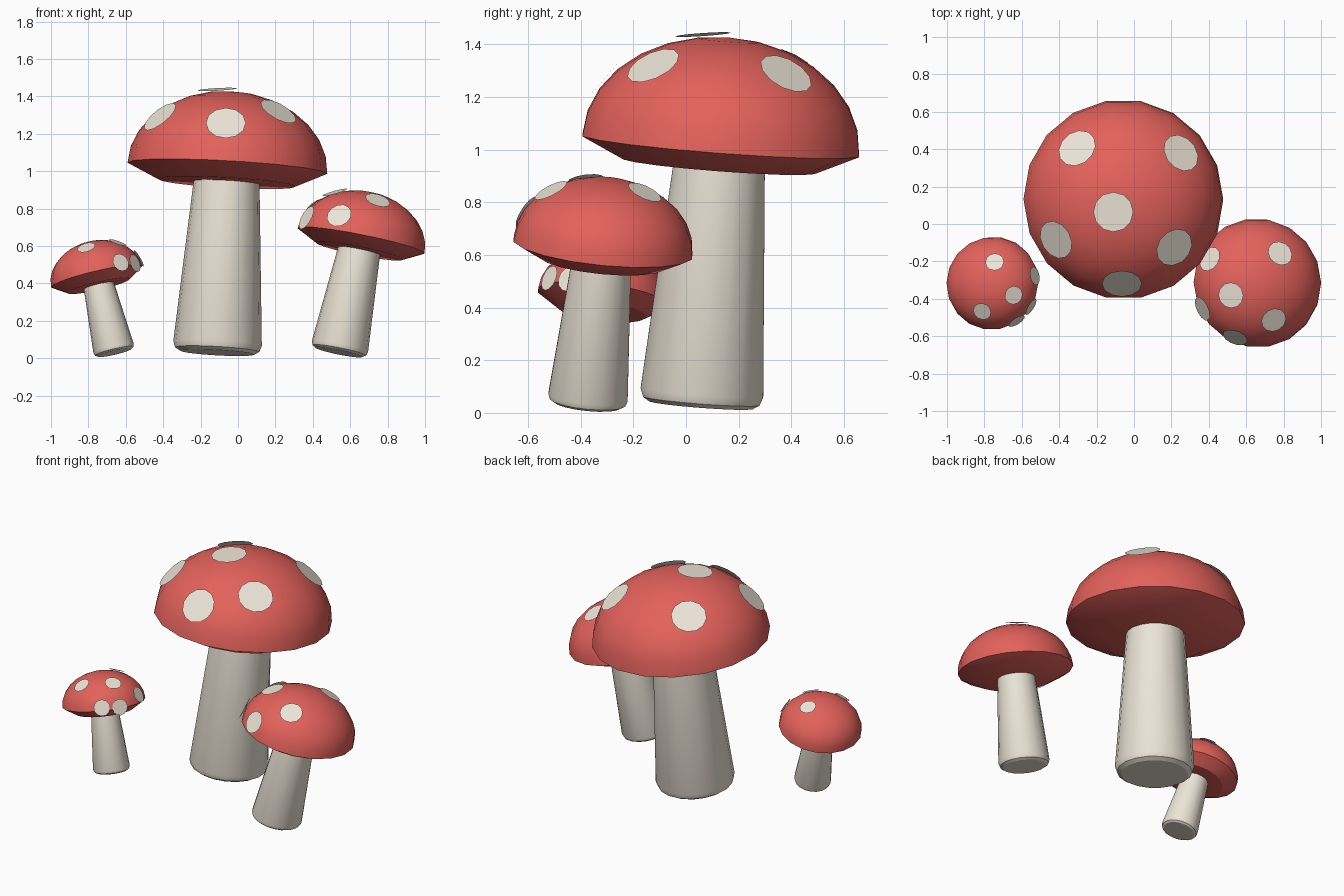
import bpy, bmesh, math
from mathutils import Vector, Matrix
from mathutils.bvhtree import BVHTree

if "Cube" in bpy.data.objects:
    bpy.data.objects.remove(bpy.data.objects["Cube"])

Z = Vector((0, 0, 1))


def material(name, rgb):
    m = bpy.data.materials.new(name)
    m.diffuse_color = (*rgb, 1)
    m.use_nodes = True
    m.node_tree.nodes["Principled BSDF"].inputs["Base Color"].default_value = m.diffuse_color
    return m


RED = material("cap_red", (0.77, 0.12, 0.105))
CREAM = material("stem_cream", (0.84, 0.78, 0.68))


def add_object(name, bm, mat, smooth=True):
    me = bpy.data.meshes.new(name)
    bm.to_mesh(me)
    ob = bpy.data.objects.new(name, me)
    bpy.context.collection.objects.link(ob)
    me.materials.append(mat)
    if smooth:
        bpy.ops.object.select_all(action='DESELECT')
        ob.select_set(True)
        bpy.context.view_layer.objects.active = ob
        bpy.ops.object.shade_smooth_by_angle(angle=math.radians(32))
    return ob


def lathe(profile, sides, matrix):
    # profile of (radius, height); zero radius makes a pole
    bm = bmesh.new()
    rings = []
    for r, z in profile:
        n = 1 if r == 0 else sides
        rings.append([bm.verts.new((r * math.cos(2 * math.pi * i / sides),
                                    r * math.sin(2 * math.pi * i / sides), z)) for i in range(n)])
    for a, b in zip(rings, rings[1:]):
        for i in range(sides):
            j = (i + 1) % sides
            if len(a) == 1:
                bm.faces.new((a[0], b[j], b[i]))
            elif len(b) == 1:
                bm.faces.new((a[i], a[j], b[0]))
            else:
                bm.faces.new((a[i], a[j], b[j], b[i]))
    bmesh.ops.recalc_face_normals(bm, faces=bm.faces)
    bm.transform(matrix)
    return bm


def mushroom(name, base, axis, rim_h, r, drop, spots):
    axis = Vector(axis).normalized()
    rot = Z.rotation_difference(axis).to_matrix().to_4x4()
    frame = Matrix.Translation(base) @ rot

    # stem: tapered with a rounded foot
    rb, rt = 0.443 * r, 0.33 * r
    stem = [(0, 0), (rb * 0.84, 0), (rb * 0.95, 0.03 * r), (rb, 0.09 * r),
            (rt, rim_h - drop), (rt * 0.98, rim_h), (0, rim_h)]
    add_object(name + "_stem", lathe(stem, 18, frame), CREAM)

    # cap: flattened dome with a sloping lip and flat underside
    h = 0.77 * r
    steps = 7
    cap = [(0, -drop), (0.69 * r, -drop)]
    cap += [(r * math.cos(k * math.pi / 2 / steps), h * math.sin(k * math.pi / 2 / steps))
            for k in range(steps)]
    cap.append((0, h))
    cap_frame = frame @ Matrix.Translation((0, 0, rim_h))
    bm = lathe(cap, 18, cap_frame)
    add_object(name + "_cap", bm, RED)

    # spots: flat discs resting on the dome, placed from above
    tree = BVHTree.FromBMesh(bm)
    inv = cap_frame.inverted()
    disc = bmesh.new()
    for x, y in spots:
        hit = tree.ray_cast(Vector((x, y, 5)), -Z)[0]
        if hit is None:
            continue
        p = inv @ hit
        n = (rot.to_3x3() @ Vector((p.x / r**2, p.y / r**2, p.z / h**2))).normalized()
        m = Matrix.Translation(hit + n * 0.022 * r) @ Z.rotation_difference(n).to_matrix().to_4x4()
        bmesh.ops.create_circle(disc, cap_ends=True, segments=12, radius=0.2 * r, matrix=m)
    add_object(name + "_spots", disc, CREAM, smooth=False)


mushroom("large", (-0.112, 0.057, 0.03), (0.056, 0.076, 1), 0.99, 0.535, 0.078,
         [(-0.11, 0.065), (-0.30, 0.40), (0.245, 0.375),
          (-0.41, -0.08), (0.21, -0.12), (-0.065, -0.31)])
mushroom("medium", (0.539, -0.375, 0.032), (0.2, 0.1, 1), 0.61, 0.346, 0.055,
         [(0.41, -0.19), (0.778, -0.16), (0.52, -0.38),
          (0.745, -0.51), (0.372, -0.45), (0.543, -0.60)])
mushroom("small", (-0.66, -0.37, 0.03), (-0.235, 0.13, 1), 0.42, 0.25, 0.05,
         [(-0.745, -0.205), (-0.645, -0.38), (-0.81, -0.465),
          (-0.535, -0.278), (-0.555, -0.44), (-0.63, -0.515)])
